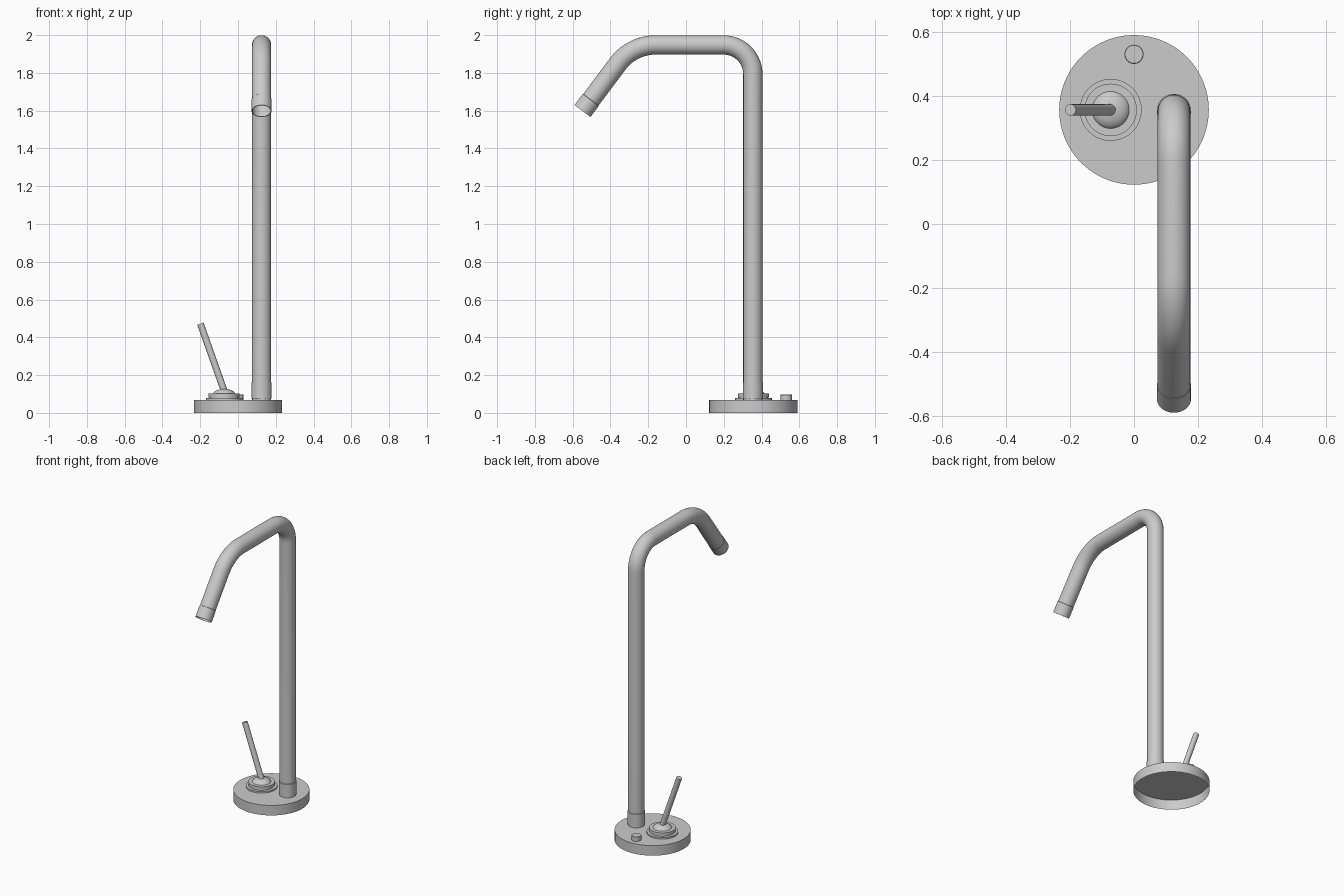
import bpy, bmesh
from math import sin, cos, pi, radians
from mathutils import Vector, Matrix

if "Cube" in bpy.data.objects:
    bpy.data.objects.remove(bpy.data.objects["Cube"])


def finish(name, bm):
    bmesh.ops.recalc_face_normals(bm, faces=bm.faces)
    me = bpy.data.meshes.new(name)
    bm.to_mesh(me)
    bm.free()
    ob = bpy.data.objects.new(name, me)
    bpy.context.collection.objects.link(ob)
    bpy.ops.object.select_all(action='DESELECT')
    bpy.context.view_layer.objects.active = ob
    ob.select_set(True)
    bpy.ops.object.shade_smooth_by_angle(angle=radians(30))
    return ob


def skin(bm, rings):
    for a, b in zip(rings, rings[1:]):
        n = max(len(a), len(b))
        for i in range(n):
            j = (i + 1) % n
            if len(b) == 1:
                bm.faces.new((a[i], a[j], b[0]))
            else:
                bm.faces.new((a[i], a[j], b[j], b[i]))


def lathe(name, profile, origin, axis=(0, 0, 1), n=48):
    """Turn (radius, height) points about an axis; radius 0 closes the end."""
    bm = bmesh.new()
    m = Matrix.Translation(origin) @ Vector((0, 0, 1)).rotation_difference(Vector(axis)).to_matrix().to_4x4()
    rings = []
    for r, h in profile:
        k = n if r > 0 else 1
        rings.append([bm.verts.new(m @ Vector((r * cos(2 * pi * i / k), r * sin(2 * pi * i / k), h)))
                      for i in range(k)])
    skin(bm, rings)
    return finish(name, bm)


def sweep(name, path, r, x, n=40):
    """Open tube along (y, z, heading) stations in a plane of constant x."""
    bm = bmesh.new()
    rings = []
    for y, z, a in path:
        side = Vector((0, -sin(a), cos(a)))
        rings.append([bm.verts.new(Vector((x, y, z)) + Vector((1, 0, 0)) * r * cos(2 * pi * i / n)
                                   + side * r * sin(2 * pi * i / n)) for i in range(n)])
    skin(bm, rings)
    return finish(name, bm)


def bend(cy, cz, r, a0, a1, steps=14):
    """Arc stations, heading turning from a0 to a1 (counterclockwise in y-z)."""
    out = []
    for i in range(steps + 1):
        a = a0 + (a1 - a0) * i / steps
        out.append((cy + r * sin(a), cz - r * cos(a), a))
    return out


CY, TOP, PX = 0.357, 0.068, 0.125
PY, PZ = 0.354, 1.948

# Base disc, open underneath
lathe("base_disc", [(0.234, 0), (0.234, TOP), (0, TOP)], (0, CY, 0), n=96)

# Spout pipe with two bends
tilt = radians(53.1)
R1, R2 = 0.155, 0.25
tip = Vector((PX, -0.548, 1.598))
down = Vector((0, -cos(tilt), -sin(tilt)))
path = [(PY, TOP, pi / 2)]
path += bend(PY - R1, PZ - R1, R1, pi / 2, pi)
path += bend(-0.161, PZ - R2, R2, pi, pi + tilt)
path.append((tip.y - down.y * 0.004, tip.z - down.z * 0.004, pi + tilt))
sweep("spout_pipe", path, 0.051, PX)

# Collars at the foot and outlet of the spout
lathe("spout_foot_collar", [(0.049, TOP), (0.049, 0.074), (0.0535, 0.076), (0.0535, 0.16), (0.051, 0.162)],
      (PX, PY, 0))
lathe("outlet_collar", [(0.051, -0.075), (0.053, -0.073), (0.053, 0), (0.049, 0), (0.049, -0.07)], tip, down)

# Lever mount: stepped rings and dome
LX = -0.073
lathe("lever_mount", [(0.097, TOP), (0.097, 0.078), (0.078, 0.078), (0.078, 0.081), (0.082, 0.082),
                      (0.082, 0.103), (0.058, 0.103)], (LX, CY, 0))
lathe("lever_dome", [(0.058, 0.103), (0.054, 0.109), (0.047, 0.115), (0.036, 0.121),
                     (0.02, 0.126), (0, 0.128)], (LX, CY, 0))

# Lever handle
foot, end = Vector((-0.071, CY, 0.11)), Vector((-0.199, CY, 0.472))
length = (end - foot).length
lathe("lever_handle", [(0, 0), (0.018, 0), (0.018, length), (0, length)][1:], foot, end - foot, n=32)

# Small button behind
lathe("button", [(0.03, TOP), (0.03, 0.096), (0.028, 0.098), (0, 0.098)], (0, 0.531, 0), n=32)
